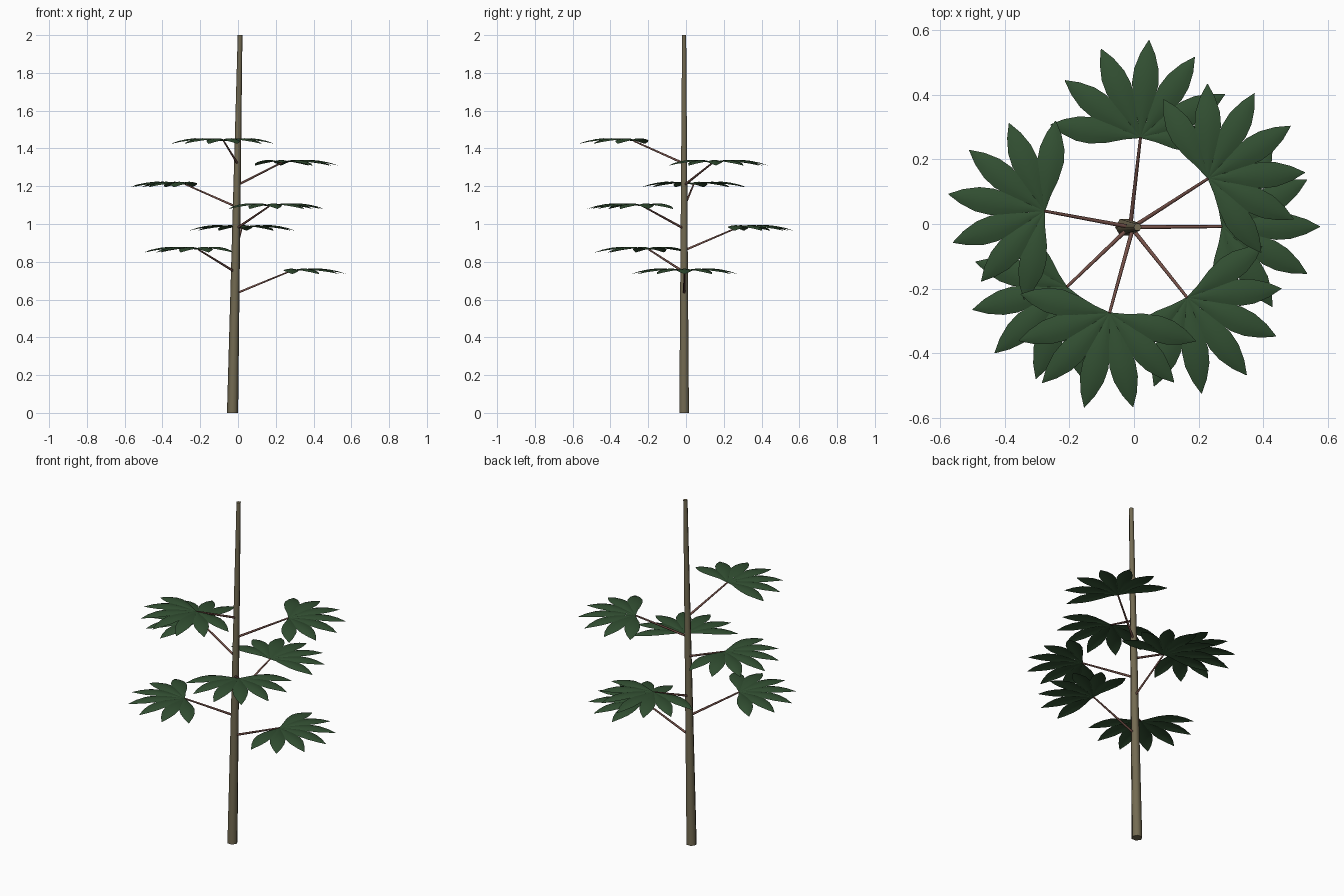
import bpy, bmesh, math
from mathutils import Vector, Matrix

cube = bpy.data.objects.get("Cube")
if cube:
    bpy.data.objects.remove(cube, do_unlink=True)


def material(name, rgb):
    mat = bpy.data.materials.new(name)
    mat.use_nodes = True
    mat.diffuse_color = (*rgb, 1)
    mat.node_tree.nodes["Principled BSDF"].inputs["Base Color"].default_value = (*rgb, 1)
    return mat


BARK = material("olive bark", (0.172, 0.146, 0.084))
STALK = material("reddish stalk", (0.175, 0.08, 0.064))
LEAF = material("deep green leaf", (0.032, 0.079, 0.032))


def make_object(name, bm, mat):
    """Smooth-shaded object that keeps only its strong edges sharp."""
    mesh = bpy.data.meshes.new(name)
    bm.to_mesh(mesh)
    bm.free()
    mesh.materials.append(mat)
    mesh.shade_smooth()
    mesh.set_sharp_from_angle(angle=math.radians(75))
    obj = bpy.data.objects.new(name, mesh)
    bpy.context.collection.objects.link(obj)
    return obj


def tube(name, rings, sides, mat):
    """Capped tube through (centre, radius, axis rotation) rings."""
    bm = bmesh.new()
    loops = []
    for centre, radius, turn in rings:
        loop = []
        for i in range(sides):
            a = math.tau * i / sides
            offset = turn @ Vector((math.cos(a), math.sin(a), 0)) * radius
            loop.append(bm.verts.new(centre + offset))
        loops.append(loop)
    for low, high in zip(loops, loops[1:]):
        for i in range(sides):
            j = (i + 1) % sides
            bm.faces.new((low[i], low[j], high[j], high[i]))
    bm.faces.new(loops[0][::-1])
    bm.faces.new(loops[-1])
    return make_object(name, bm, mat)


# Slightly leaning, tapering trunk
def trunk_centre(z):
    return Vector((-0.029 + 0.02 * z, -0.01, z))


upright = Matrix.Rotation(math.pi, 3, 'Z')
tube("trunk", [(trunk_centre(z), 0.0295 - 0.0085 * z, upright)
               for z in (0, 0.5, 1, 1.5, 2)], 6, BARK)

# Leaflet outline: distance, half width, midrib height
OUTLINE = [(0, 0.002, 0), (0.17, 0.013, 0.008), (0.36, 0.031, 0.014),
           (0.55, 0.041, 0.015), (0.7, 0.038, 0.01), (0.86, 0.023, 0),
           (1, 0.001, -0.014)]


def add_leaflet(bm, hub, angle, length):
    """Arched blade whose edges droop gently."""
    turn = Matrix.Rotation(angle, 3, 'Z')
    rows = []
    for t, half, rise in OUTLINE:
        row = [(t * length, s * half, rise - s * s * half * 0.2)
               for s in (-1, -0.5, 0, 0.5, 1)]
        rows.append([bm.verts.new(hub + turn @ Vector(p)) for p in row])
    for near, far in zip(rows, rows[1:]):
        for i in range(len(near) - 1):
            bm.faces.new((near[i], far[i], far[i + 1], near[i + 1]))


# Fan leaves spiralling up the trunk by the golden angle
for n in range(7):
    azimuth = math.radians(-137.5 * n)
    start = trunk_centre(0.63 + 0.115 * n)
    outward = Vector((math.cos(azimuth), math.sin(azimuth), 0))
    hub = outward * 0.277 + Vector((-0.004, -0.008, start.z + 0.119))
    turn = (hub - start).to_track_quat('Z', 'Y').to_matrix()
    tube(f"leaf_stalk_{n + 1}", [(start, 0.0065, turn), (hub, 0.0045, turn)], 6, STALK)

    bm = bmesh.new()
    for k in range(-3, 4):
        add_leaflet(bm, hub, azimuth + math.radians(29 * k), 0.302 - 0.0023 * k * k)
    make_object(f"fan_leaf_{n + 1}", bm, LEAF)
